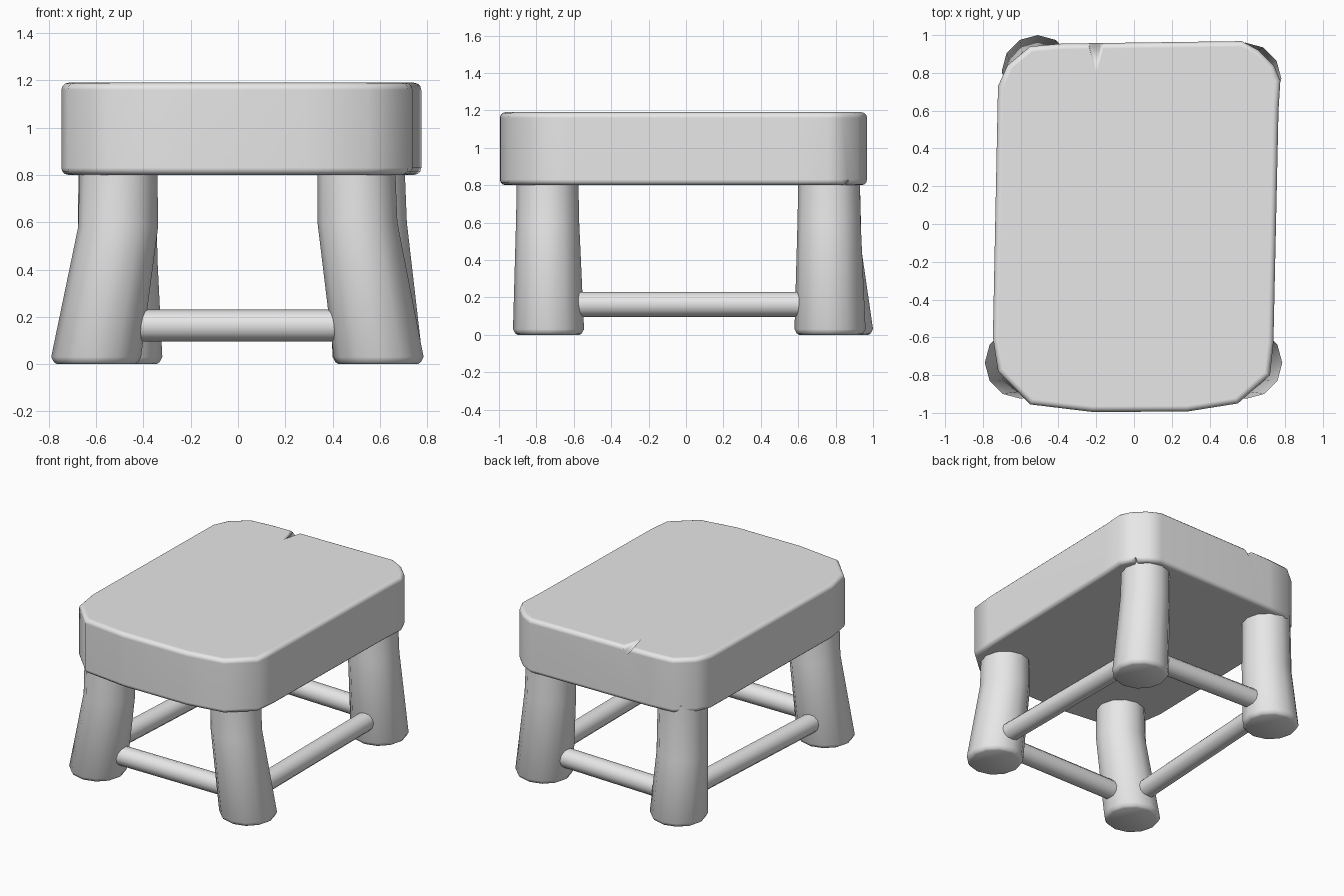
import bpy, bmesh
from math import cos, sin, tau
from mathutils import Vector

if "Cube" in bpy.data.objects:
    bpy.data.objects.remove(bpy.data.objects["Cube"])

grey = bpy.data.materials.new("plain grey")
grey.use_nodes = True
grey.diffuse_color = (0.8, 0.8, 0.8, 1)
grey.node_tree.nodes["Principled BSDF"].inputs["Base Color"].default_value = (0.8, 0.8, 0.8, 1)


def finish(bm, name, angle=0.9):
    bmesh.ops.recalc_face_normals(bm, faces=bm.faces)
    mesh = bpy.data.meshes.new(name)
    bm.to_mesh(mesh)
    bm.free()
    mesh.materials.append(grey)
    ob = bpy.data.objects.new(name, mesh)
    bpy.context.collection.objects.link(ob)
    bpy.ops.object.select_all(action='DESELECT')
    ob.select_set(True)
    bpy.context.view_layer.objects.active = ob
    bpy.ops.object.shade_smooth_by_angle(angle=angle)
    return ob


def tube(name, stations, sides=12):
    """Loft circles along stations of (centre, radius, u axis, v axis)."""
    bm = bmesh.new()
    rings = []
    for c, r, u, v in stations:
        rings.append([bm.verts.new(c + r * (u * cos(tau * i / sides) + v * sin(tau * i / sides)))
                      for i in range(sides)])
    for a, b in zip(rings, rings[1:]):
        for i in range(sides):
            j = (i + 1) % sides
            bm.faces.new((a[i], a[j], b[j], b[i]))
    bm.faces.new(rings[0])
    bm.faces.new(rings[-1])
    return finish(bm, name)


X, Y, Z = Vector((1, 0, 0)), Vector((0, 1, 0)), Vector((0, 0, 1))

# Legs: foot, knee height, knee and top positions
legs = {
    "front_right_leg": ((-0.6, -0.735), 0.58, (-0.507, -0.74), (-0.505, -0.74)),
    "front_left_leg": ((0.595, -0.735), 0.6, (0.505, -0.74), (0.5, -0.74)),
    "back_left_leg": ((0.59, 0.77), 0.6, (0.545, 0.765), (0.54, 0.765)),
    "back_right_leg": ((-0.51, 0.81), 0.45, (-0.51, 0.77), (-0.51, 0.765)),
}
for name, (foot, knee_z, knee, top) in legs.items():
    tube(name, [
        (Vector((*foot, 0)), 0.165, X, Y),
        (Vector((*foot, 0.008)), 0.178, X, Y),
        (Vector((*foot, 0.03)), 0.19, X, Y),
        (Vector((*knee, knee_z)), 0.169, X, Y),
        (Vector((*top, 0.85)), 0.164, X, Y),
    ])

# Rails joining neighbouring legs
names = list(legs)
for i, rail in enumerate(("front_rail", "left_rail", "back_rail", "right_rail")):
    a = Vector((*legs[names[i]][0], 0.163))
    b = Vector((*legs[names[(i + 1) % 4]][0], 0.163))
    d = (b - a).normalized()
    side = d.cross(Z)
    tube(rail, [(a + d * 0.1, 0.067, side, Z), (b - d * 0.1, 0.067, side, Z)])

# Seat: rounded slab with softened rims
outline = [(-0.72, 0.73), (-0.67, 0.84), (-0.55, 0.94), (-0.38, 0.955), (0.57, 0.968),
           (0.66, 0.92), (0.74, 0.84), (0.775, 0.76), (0.765, 0.6), (0.738, -0.63),
           (0.72, -0.8), (0.55, -0.95), (0.28, -0.993), (-0.22, -0.995),
           (-0.55, -0.955), (-0.72, -0.78), (-0.747, -0.6)]
bm = bmesh.new()
base = bm.faces.new([bm.verts.new((x, y, 0.8)) for x, y in outline])
lift = bmesh.ops.extrude_face_region(bm, geom=[base], use_keep_orig=True)["geom"]
bmesh.ops.translate(bm, verts=[v for v in lift if isinstance(v, bmesh.types.BMVert)], vec=Z * 0.39)
bmesh.ops.recalc_face_normals(bm, faces=bm.faces)
rims = [e for e in bm.edges if abs(e.verts[0].co.z - e.verts[1].co.z) < 0.01]
bmesh.ops.bevel(bm, geom=rims, offset=0.03, segments=3, profile=0.5, affect='EDGES')
seat = finish(bm, "seat")


# Chips knocked out of the rims
def chip(name, corners):
    bm = bmesh.new()
    for c in corners:
        bm.verts.new(c)
    bmesh.ops.convex_hull(bm, input=bm.verts)
    cutter = finish(bm, name)
    cutter.hide_render = True
    cutter.hide_set(True)
    mod = seat.modifiers.new(name, 'BOOLEAN')
    mod.operation = 'DIFFERENCE'
    mod.solver = 'EXACT'
    mod.object = cutter
    return cutter


cutters = [
    chip("top_chip_cutter", [(-0.28, 1.0, 1.22), (-0.12, 1.0, 1.22), (-0.2, 1.0, 1.12),
                             (-0.2, 0.76, 1.2)]),
    chip("bottom_chip_cutter", [(0.71, 0.95, 0.77), (0.8, 0.86, 0.77), (0.75, 0.9, 0.85),
                                (0.64, 0.8, 0.79)]),
]

# Bake the chips into the seat, drop the cutters and even out the shading
bpy.context.view_layer.update()
baked = bpy.data.meshes.new_from_object(seat.evaluated_get(bpy.context.evaluated_depsgraph_get()))
seat.modifiers.clear()
seat.data = baked
for c in cutters:
    bpy.data.objects.remove(c)
weighted = seat.modifiers.new("even_shading", 'WEIGHTED_NORMAL')
weighted.keep_sharp = True
